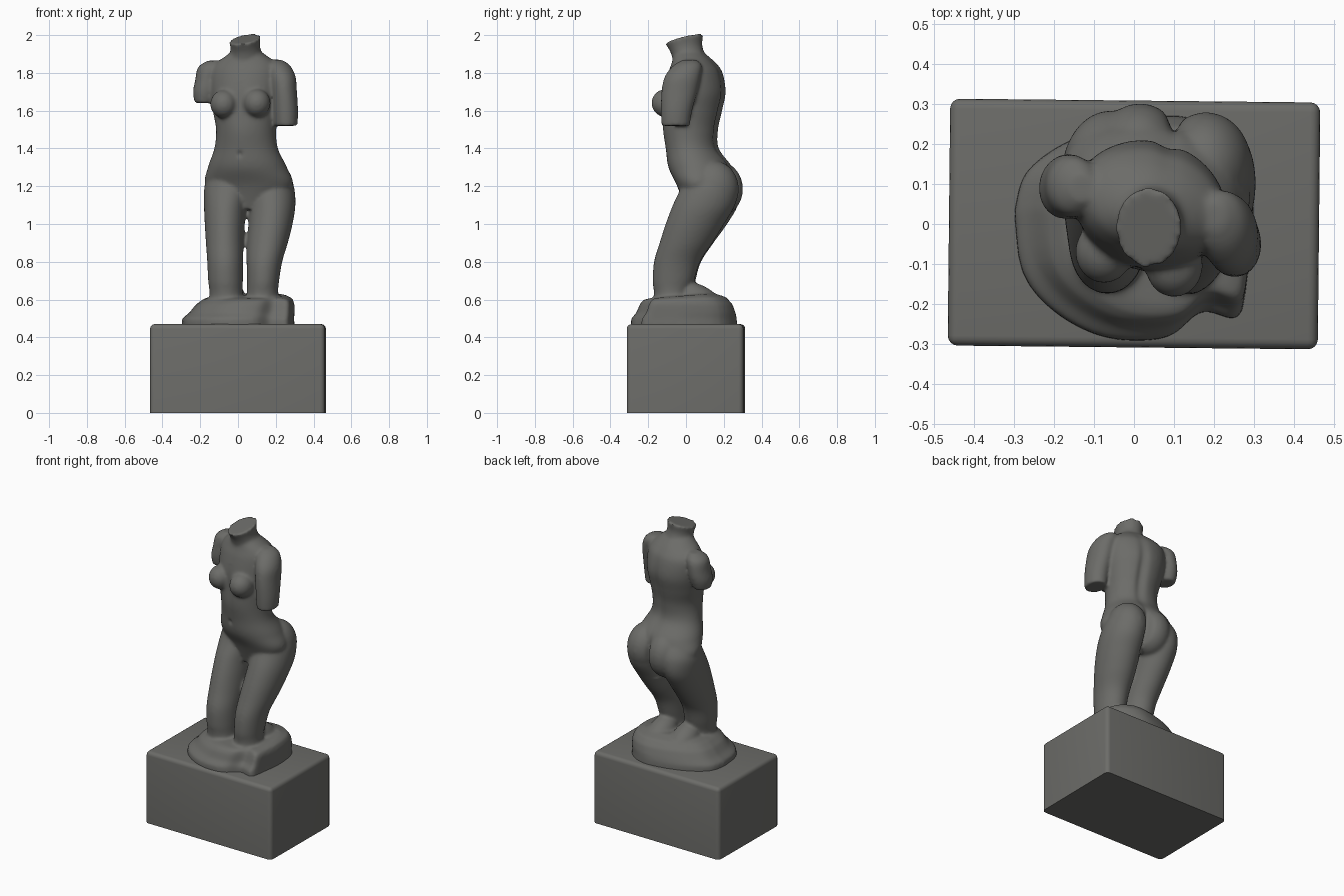
import bpy, bmesh, math
from mathutils import Vector, Matrix

if "Cube" in bpy.data.objects:
    bpy.data.objects.remove(bpy.data.objects["Cube"])

stone = bpy.data.materials.new("dark grey stone")
stone.diffuse_color = (0.15, 0.15, 0.14, 1)
stone.use_nodes = True
stone.node_tree.nodes["Principled BSDF"].inputs["Base Color"].default_value = stone.diffuse_color
parts = []


def make(name, bm):
    bmesh.ops.recalc_face_normals(bm, faces=bm.faces)
    me = bpy.data.meshes.new(name)
    bm.to_mesh(me)
    bm.free()
    me.materials.append(stone)
    ob = bpy.data.objects.new(name, me)
    bpy.context.collection.objects.link(ob)
    return ob


def catmull(rows, steps=6):
    """Smoothly interpolate a list of number rows."""
    rows = [Vector(r) for r in rows]
    p = [rows[0]] + rows + [rows[-1]]
    out = []
    for i in range(1, len(p) - 2):
        a, b, c, d = p[i - 1:i + 3]
        for k in range(steps):
            t = k / steps
            out.append(0.5 * (2 * b + (c - a) * t + (2 * a - 5 * b + 4 * c - d) * t * t
                              + (3 * b - a - 3 * c + d) * t ** 3))
    return out + [rows[-1]]


def skin(bm, rings):
    loops = [[bm.verts.new(co) for co in r] for r in rings]
    n = len(loops[0])
    for a, b in zip(loops, loops[1:]):
        for i in range(n):
            j = (i + 1) % n
            bm.faces.new((a[i], a[j], b[j], b[i]))
    bm.faces.new(loops[0][::-1])
    bm.faces.new(loops[-1])


def loft(name, rows, rot=0.0, tilt=(0, 0), n=40):
    """Stack ellipses given as (z, centre x, centre y, radius x, radius y); tilt the last one."""
    rows = catmull(rows)
    ca, sa = math.cos(rot), math.sin(rot)
    rings = []
    for k, (z, cx, cy, rx, ry) in enumerate(rows):
        w = (k / (len(rows) - 1)) ** 2
        ring = []
        for i in range(n):
            t = 2 * math.pi * i / n
            u, v = rx * math.cos(t), ry * math.sin(t)
            x, y = u * ca - v * sa, u * sa + v * ca
            ring.append((cx + x, cy + y, z + w * (tilt[0] * x + tilt[1] * y)))
        rings.append(ring)
    bm = bmesh.new()
    skin(bm, rings)
    parts.append(make(name, bm))


def blob(name, centre, radii, pitch=0.0):
    bm = bmesh.new()
    m = Matrix.Translation(centre) @ Matrix.Rotation(pitch, 4, 'X') @ Matrix.Diagonal((*radii, 1))
    bmesh.ops.create_uvsphere(bm, u_segments=32, v_segments=20, radius=1, matrix=m)
    parts.append(make(name, bm))


# Torso and neck
loft("torso", [(1.08, .06, .11, .13, .11), (1.2, .058, .105, .235, .145), (1.3, .05, .075, .212, .165),
               (1.4, .043, .033, .17, .138), (1.5, .043, .024, .16, .145), (1.6, .04, .035, .175, .155),
               (1.7, .04, .048, .19, .16), (1.8, .04, .05, .19, .14), (1.85, .042, .042, .165, .115),
               (1.89, .045, .025, .11, .09), (1.92, .04, .01, .07, .07)], rot=-0.25)
loft("neck", [(1.82, .045, .03, .09, .09), (1.9, .042, .01, .083, .088),
              (1.94, .038, -.004, .078, .09), (1.98, .036, -.01, .084, .102)], tilt=(.18, .24))

# Broken-off upper arms
loft("right_arm", [(1.52, .255, -.055, .06, .075), (1.6, .253, -.05, .065, .083), (1.7, .245, -.035, .067, .095),
                   (1.78, .235, -.018, .07, .095), (1.84, .215, .008, .06, .075), (1.87, .2, .02, .03, .035)])
loft("left_arm", [(1.64, -.18, .085, .05, .06), (1.7, -.175, .09, .063, .077), (1.76, -.165, .095, .062, .08),
                  (1.83, -.15, .095, .062, .072), (1.865, -.13, .09, .03, .035)])

# Breasts and buttocks
blob("left_breast", (-.075, -.07, 1.635), (.072, .078, .075))
blob("right_breast", (.1, -.105, 1.64), (.072, .078, .075))
blob("left_buttock", (.015, .165, 1.185), (.115, .137, .15))
blob("right_buttock", (.18, .145, 1.185), (.115, .135, .15))

# Legs, running down into the rock
loft("left_leg", [(.56, -.06, -.07, .092, .095), (.64, -.063, -.067, .088, .1), (.7, -.066, -.062, .092, .112),
                  (.8, -.068, -.045, .095, .125), (.9, -.07, .003, .1, .143), (1.0, -.07, .055, .106, .163),
                  (1.1, -.066, .103, .114, .172), (1.2, -.05, .13, .127, .15), (1.28, -.03, .12, .11, .12)])
loft("right_leg", [(.56, .13, -.08, .09, .09), (.64, .13, -.075, .083, .095), (.7, .133, -.067, .085, .11),
                   (.8, .14, -.047, .094, .122), (.9, .156, 0, .108, .14), (1.0, .172, .047, .117, .155),
                   (1.1, .182, .095, .122, .165), (1.2, .178, .125, .118, .15), (1.28, .16, .11, .1, .12)])
for side, x in (("left", -.04), ("right", .13)):
    blob(side + "_calf", (x, .07, .60), (.08, .14, .075), -0.5)

# Rough rock under the figure: one outline, shrunk and shifted as it rises
outline = catmull([(-.30, .03), (-.27, .13), (-.16, .21), (0, .26), (.15, .265), (.27, .18), (.30, .02),
                   (.285, -.13), (.26, -.235), (.17, -.22), (.08, -.285), (-.07, -.285), (-.2, -.22),
                   (-.28, -.12), (-.30, .03)], 4)[:-1]
bm = bmesh.new()
skin(bm, [[(x * s + dx, y * s + dy, z + rise * y) for x, y in outline]
          for z, s, dx, dy, rise in ((.45, 1, 0, 0, 0), (.5, .99, 0, 0, 0), (.53, .93, .02, .01, 0),
                                     (.575, .87, .038, .01, 0), (.605, .78, .055, 0, .03),
                                     (.62, .62, .07, -.02, .05))])
parts.append(make("rock", bm))

# Fuse everything into one carved figure
bpy.ops.object.select_all(action='DESELECT')
for ob in parts:
    ob.select_set(True)
fig = parts[0]
bpy.context.view_layer.objects.active = fig
bpy.ops.object.join()
fig.name = "carved_figure"
rm = fig.modifiers.new("fuse", 'REMESH')
rm.mode = 'VOXEL'
rm.voxel_size = 0.009
sm = fig.modifiers.new("soften", 'SMOOTH')
sm.factor, sm.iterations = 0.5, 10
for m in ("fuse", "soften"):
    bpy.ops.object.modifier_apply(modifier=m)


def bell(v, mid, width):
    return math.exp(-((v - mid) / width) ** 2)


# Spine furrow, cleft, front midline and navel
for v in fig.data.vertices:
    x, y, z = v.co
    if z > 1.0 and y > .08:
        v.co.y -= .016 * bell(x, .085, .028) * bell(z, 1.58, .22)
        v.co.y -= .03 * bell(x, .098, .014) * bell(z, 1.15, .11)
    elif 1.2 < z < 1.75 and y < 0:
        v.co.y += .008 * bell(x, .01, .025) * bell(z, 1.6, .1)
        v.co.y += .010 * bell(x, .01, .014) * bell(z, 1.37, .016)
fig.data.materials.clear()
fig.data.materials.append(stone)
bpy.ops.object.shade_smooth()

# Pedestal block with rounded upright and top edges
bm = bmesh.new()
bmesh.ops.create_cube(bm, size=1, matrix=Matrix.Translation((0, 0, .235)) @ Matrix.Diagonal((.925, .617, .47, 1)))
edges = [e for e in bm.edges if max(v.co.z for v in e.verts) > .1]
bmesh.ops.bevel(bm, geom=edges, offset=.025, segments=4, profile=0.5, affect='EDGES')
ped = make("pedestal", bm)
ped.rotation_euler.z = math.radians(-0.6)
bpy.ops.object.select_all(action='DESELECT')
ped.select_set(True)
bpy.context.view_layer.objects.active = ped
bpy.ops.object.shade_smooth_by_angle(angle=math.radians(35))
